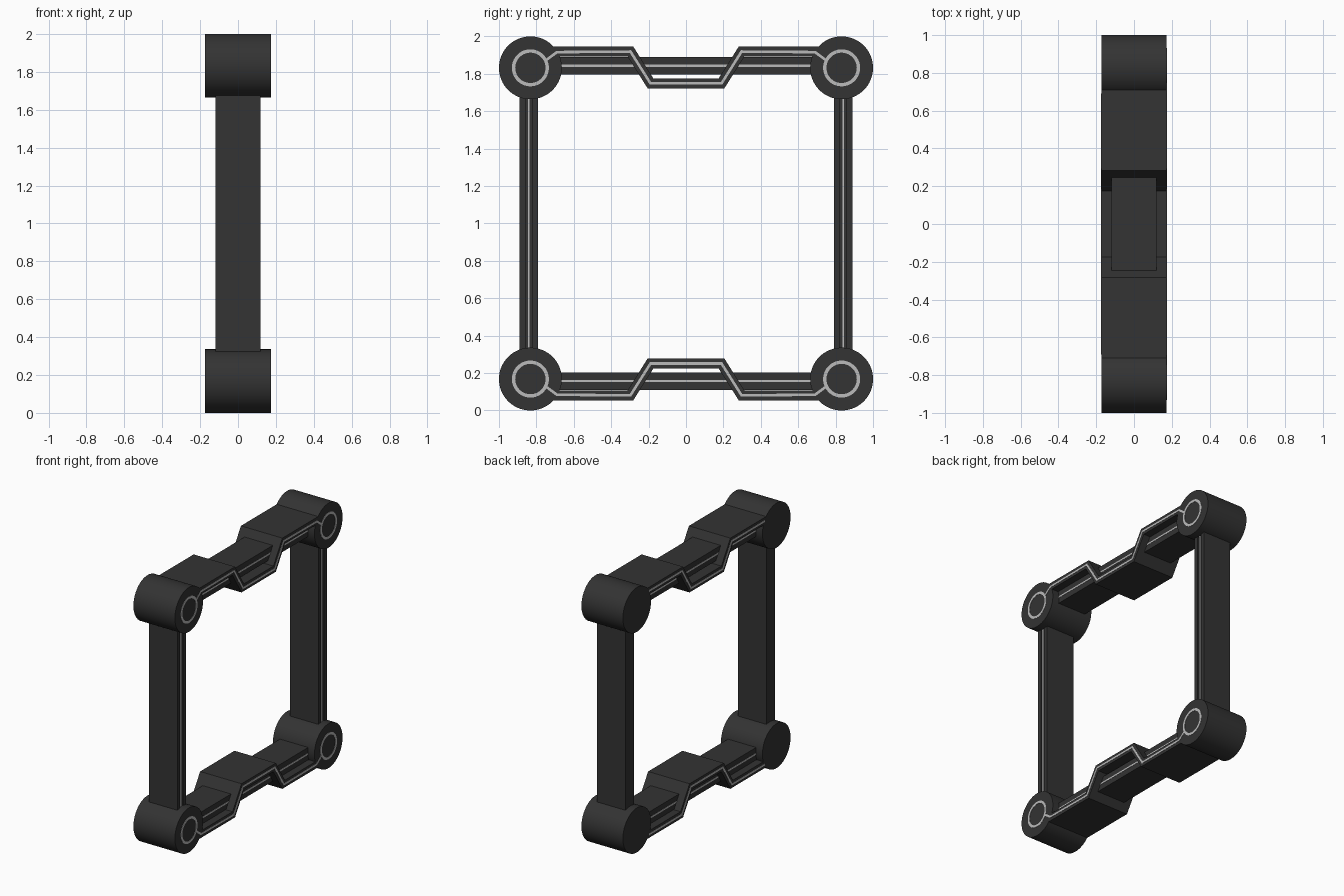
import bpy, bmesh, math
from mathutils import Vector

if "Cube" in bpy.data.objects:
    bpy.data.objects.remove(bpy.data.objects["Cube"])


def material(name, v):
    m = bpy.data.materials.new(name)
    m.diffuse_color = (v, v, v, 1)
    m.use_nodes = True
    m.node_tree.nodes["Principled BSDF"].inputs["Base Color"].default_value = m.diffuse_color
    return m


DARK = material("dark_metal", 0.033)
LIGHT = material("light_inlay", 0.5)


def ribbon(path, width):
    """Closed outline of constant width around an open (y, z) path, mitred at bends."""
    pts = [Vector(p) for p in path]
    left, right = [], []
    for i, p in enumerate(pts):
        dirs = []
        if i > 0:
            dirs.append((p - pts[i - 1]).normalized())
        if i < len(pts) - 1:
            dirs.append((pts[i + 1] - p).normalized())
        normals = [Vector((-d.y, d.x)) for d in dirs]
        n = sum(normals, Vector((0, 0))).normalized()
        off = n * (width / 2 / n.dot(normals[0]))
        left.append(p + off)
        right.append(p - off)
    return left, right


def ribbon_prism(name, path, width, x0, x1, mat, closed=False):
    """Extrude a ribbon between x0 and x1, one quad cell per path segment."""
    left, right = path if closed else ribbon(path, width)
    bm = bmesh.new()
    rows = [[bm.verts.new((x, p.x, p.y)) for x, p in ((x0, a), (x1, a), (x1, b), (x0, b))]
            for a, b in zip(left, right)]
    pairs = list(zip(rows, rows[1:] + rows[:1])) if closed else list(zip(rows, rows[1:]))
    for r, s in pairs:
        for k in range(4):
            bm.faces.new((r[k], r[(k + 1) % 4], s[(k + 1) % 4], s[k]))
    if not closed:
        bm.faces.new(rows[0])
        bm.faces.new(rows[-1])
    bmesh.ops.recalc_face_normals(bm, faces=bm.faces)
    me = bpy.data.meshes.new(name)
    bm.to_mesh(me)
    bm.free()
    me.materials.append(mat)
    ob = bpy.data.objects.new(name, me)
    bpy.context.collection.objects.link(ob)
    return ob


def smooth(ob):
    bpy.ops.object.select_all(action='DESELECT')
    ob.select_set(True)
    bpy.context.view_layer.objects.active = ob
    bpy.ops.object.shade_smooth_by_angle(angle=math.radians(30))


def circle(cy, cz, r, n=64):
    return [Vector((cy + r * math.cos(2 * math.pi * i / n),
                    cz + r * math.sin(2 * math.pi * i / n))) for i in range(n)]


C, R = 0.832, 0.168          # hub centre offset and radius
HX, BX = 0.173, 0.118        # half depth of hubs/bands and of bars/columns

# Corner hubs with an inlaid ring on the +x face
for y in (-C, C):
    for z in (1 - C, 1 + C):
        bpy.ops.mesh.primitive_cylinder_add(vertices=64, radius=R, depth=2 * HX,
                                            location=(0, y, z), rotation=(0, math.pi / 2, 0))
        hub = bpy.context.object
        hub.name = "corner_hub"
        hub.data.materials.append(DARK)
        smooth(hub)
        ring = ribbon_prism("hub_ring", (circle(y, z, 0.099), circle(y, z, 0.081)), 0,
                            HX - 0.01, HX + 0.002, LIGHT, closed=True)
        smooth(ring)

# Upright columns: core, two lips forming a groove, and a light strip
for s in (-1, 1):
    y = s * 0.841

    def upright(name, dy, w, x0, x1, mat):
        ribbon_prism(name, [(y + dy, 0.25), (y + dy, 1.75)], w, x0, x1, mat)

    upright("column", 0, 0.1, -BX, BX - 0.012, DARK)
    for d in (-1, 1):
        upright("column_lip", d * 0.034, 0.032, BX - 0.014, BX, DARK)
    upright("column_strip", 0, 0.012, BX - 0.014, BX - 0.002, LIGHT)

# Top and bottom beams: straight bar plus zigzag band, with strips
half_band = [(-0.80, 1.919), (-0.297, 1.919), (-0.19, 1.749)]
half_strip = [(-0.757, 1.866), (-0.69, 1.916)] + half_band[1:]


def full(path, flip):
    pts = path + [(-y, z) for y, z in reversed(path)]
    return [(y, 2 - z if flip else z) for y, z in pts]


for flip, label in ((False, "top"), (True, "bottom")):
    bar = full([(-0.75, 1.843)], flip)
    ribbon_prism(label + "_bar", bar, 0.094, -BX, BX, DARK)
    ribbon_prism(label + "_zigzag_band", full(half_band, flip), 0.054, -HX, HX, DARK)
    for s in (-1, 1):
        ribbon_prism(label + "_bar_strip", bar, 0.012, s * (BX - 0.01), s * (BX + 0.002), LIGHT)
        path = half_strip if s > 0 else [(-0.69, 1.919)] + half_band[1:]
        ribbon_prism(label + "_zigzag_strip", full(path, flip), 0.014,
                     s * (HX - 0.01), s * (HX + 0.002), LIGHT)
